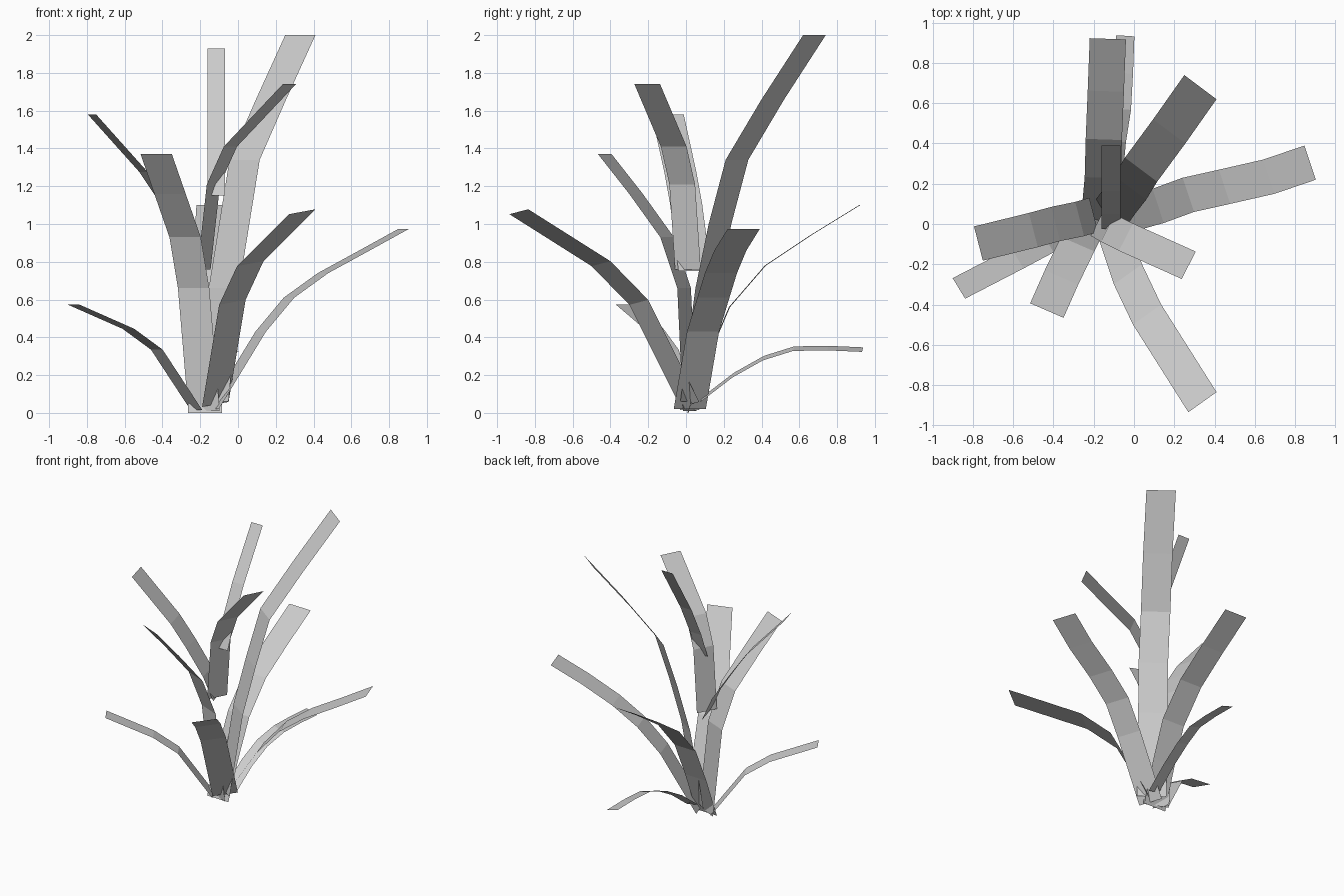
import bpy
from mathutils import Vector


def leaf(name, half, path):
    """Flat strip leaf: a centre line swept with a fixed half-width vector."""
    h = Vector(half)
    verts, faces = [], []
    for p in path:
        verts += [Vector(p) - h, Vector(p) + h]
    for i in range(len(path) - 1):
        a = 2 * i
        faces.append((a, a + 1, a + 3, a + 2))
    me = bpy.data.meshes.new(name)
    me.from_pydata([tuple(v) for v in verts], [], faces)
    ob = bpy.data.objects.new(name, me)
    bpy.context.collection.objects.link(ob)


# tall leaves (some start part-way up the plant)
leaf("tall_leaf_right", (.08, -.06, 0),
     [(-.13, .03, .06), (-.075, .11, .66), (-.02, .18, 1.0), (.035, .27, 1.34), (.175, .46, 1.66), (.33, .68, 2.0)])
leaf("tall_leaf_back", (.047, 0, 0),
     [(-.115, -.025, 1.15), (-.115, .05, 1.34), (-.115, .165, 1.57), (-.115, .39, 1.93)])
leaf("upper_leaf_front_right", (.035, .068, 0),
     [(-.18, .01, .76), (-.13, -.02, 1.21), (-.04, -.065, 1.41), (.272, -.205, 1.74)])
leaf("upper_leaf_left", (.022, -.085, 0),
     [(-.2, .045, .75), (-.27, .025, .92), (-.39, 0, 1.11), (-.5, -.03, 1.275), (-.773, -.097, 1.58)])
leaf("upper_leaf_front_left", (.083, -.036, 0),
     [(-.18, .02, .01), (-.235, -.01, .66), (-.28, -.1, .93), (-.36, -.265, 1.16), (-.433, -.43, 1.37)])

# spreading lower leaves
leaf("side_leaf_right", (.028, -.085, 0),
     [(-.13, .02, .02), (.12, .09, .43), (.27, .145, .61), (.45, .185, .74), (.67, .235, .86), (.875, .305, .973)])
leaf("front_leaf", (.07, .05, .013),
     [(-.12, .02, .045), (-.03, -.25, .585), (.065, -.45, .79), (.34, -.885, 1.065)])
leaf("side_leaf_left", (.031, -.051, 0),
     [(-.22, .02, .015), (-.43, -.09, .335), (-.58, -.17, .445), (-.87, -.32, .573)])
leaf("back_leaf", (.09, -.003, 0),
     [(-.175, .01, 0), (-.165, .12, .3), (-.155, .23, .56), (-.15, .42, .78), (-.14, .66, .94), (-.13, .92, 1.1)])
leaf("low_back_leaf", (.045, -.003, -.012),
     [(-.11, .08, .07), (-.1, .25, .2), (-.085, .41, .29), (-.06, .57, .34), (-.05, .75, .343), (-.043, .935, .335)])
